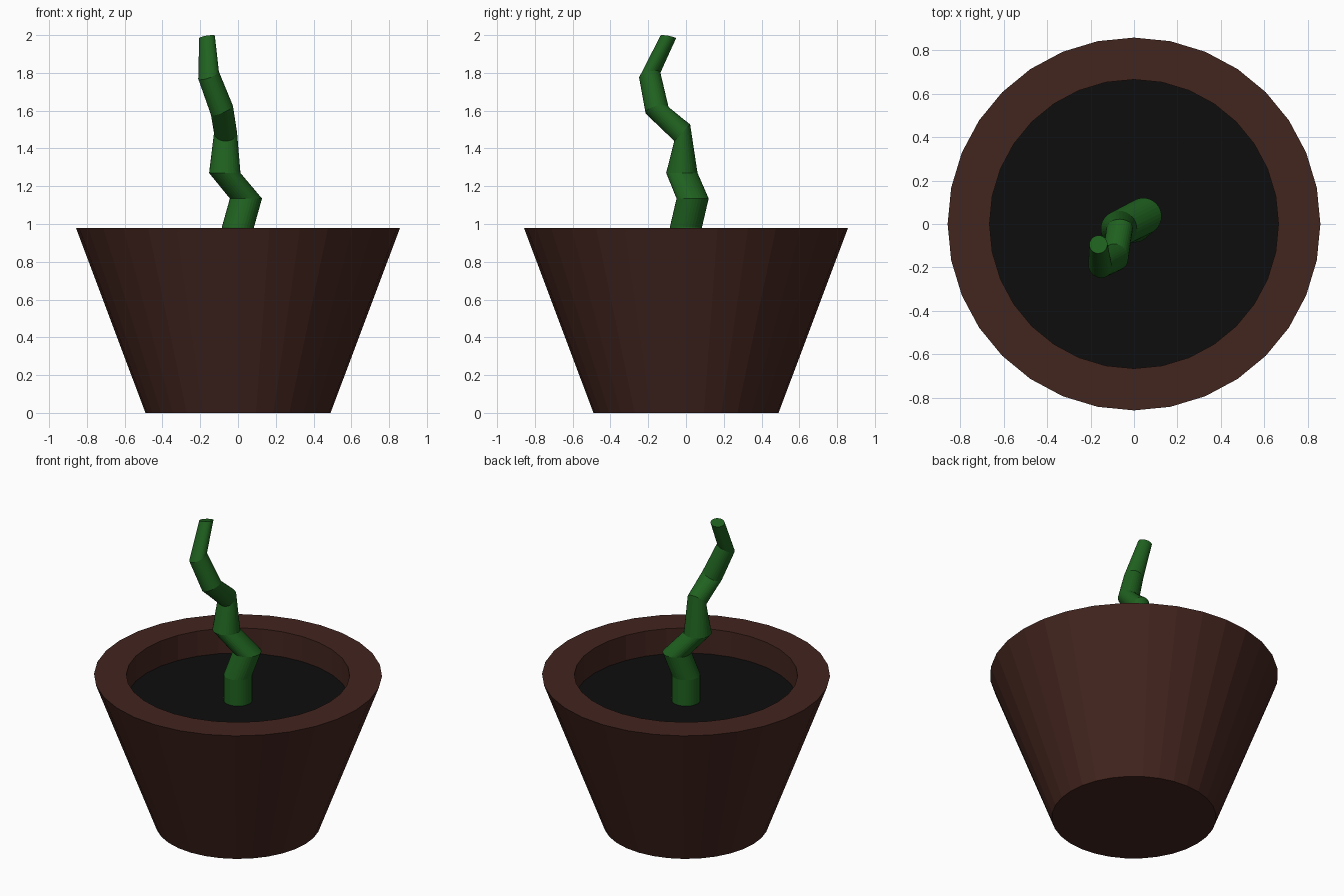
import bpy, bmesh
from math import cos, sin, tau
from mathutils import Vector

if "Cube" in bpy.data.objects:
    bpy.data.objects.remove(bpy.data.objects["Cube"])

SIDES = 32


def material(name, rgb):
    m = bpy.data.materials.new(name)
    m.diffuse_color = (*rgb, 1)
    m.use_nodes = True
    m.node_tree.nodes["Principled BSDF"].inputs["Base Color"].default_value = m.diffuse_color
    return m


def tube(name, rings, mat, cap_start=False, cap_end=False):
    """Bridge a list of rings: (centre, radius, slope in x, slope in y)."""
    bm = bmesh.new()
    loops = []
    for centre, r, sx, sy in rings:
        tilt = Vector((0, 0, 1)).rotation_difference(Vector((-sx, -sy, 1)))
        loops.append([bm.verts.new(Vector(centre) + tilt @ Vector(
            (r * cos(tau * i / SIDES), r * sin(tau * i / SIDES), 0)))
            for i in range(SIDES)])
    for a, b in zip(loops, loops[1:]):
        for i in range(SIDES):
            j = (i + 1) % SIDES
            bm.faces.new((a[i], a[j], b[j], b[i]))
    if cap_start:
        bm.faces.new(loops[0][::-1])
    if cap_end:
        bm.faces.new(loops[-1])
    mesh = bpy.data.meshes.new(name)
    bm.to_mesh(mesh)
    bm.free()
    mesh.materials.append(mat)
    ob = bpy.data.objects.new(name, mesh)
    bpy.context.collection.objects.link(ob)
    return ob


brown = material("pot_brown", (0.055, 0.018, 0.013))
black = material("soil_black", (0.004, 0.004, 0.004))
green = material("stem_green", (0.014, 0.12, 0.014))

# Pot: closed base, flared wall, flat rim, straight inner wall
SOIL_Z = 0.815
profile = [(0.49, 0), (0.858, 0.98), (0.665, 0.98), (0.665, SOIL_Z)]
tube("pot", [((0, 0, z), r, 0, 0) for r, z in profile], brown, cap_start=True)

# Soil disc
tube("soil", [((0, 0, SOIL_Z), 0.665, 0, 0)], black, cap_end=True)

# Crooked tapering stem
stem = [
    ((0, 0, SOIL_Z), 0.085, 0, 0),
    ((0, 0, 0.985), 0.085, 0, 0),
    ((0.042, 0.035, 1.135), 0.085, 0, 0),
    ((-0.07, -0.022, 1.27), 0.083, 0, 0),
    ((-0.066, -0.02, 1.483), 0.061, 0, 1.05),
    ((-0.085, -0.153, 1.602), 0.063, 0.42, 0.25),
    ((-0.156, -0.192, 1.788), 0.058, 0.37, 0.28),
    ((-0.164, -0.094, 1.990), 0.042, 0.16, -0.18),
]
tube("stem", stem, green, cap_end=True)
